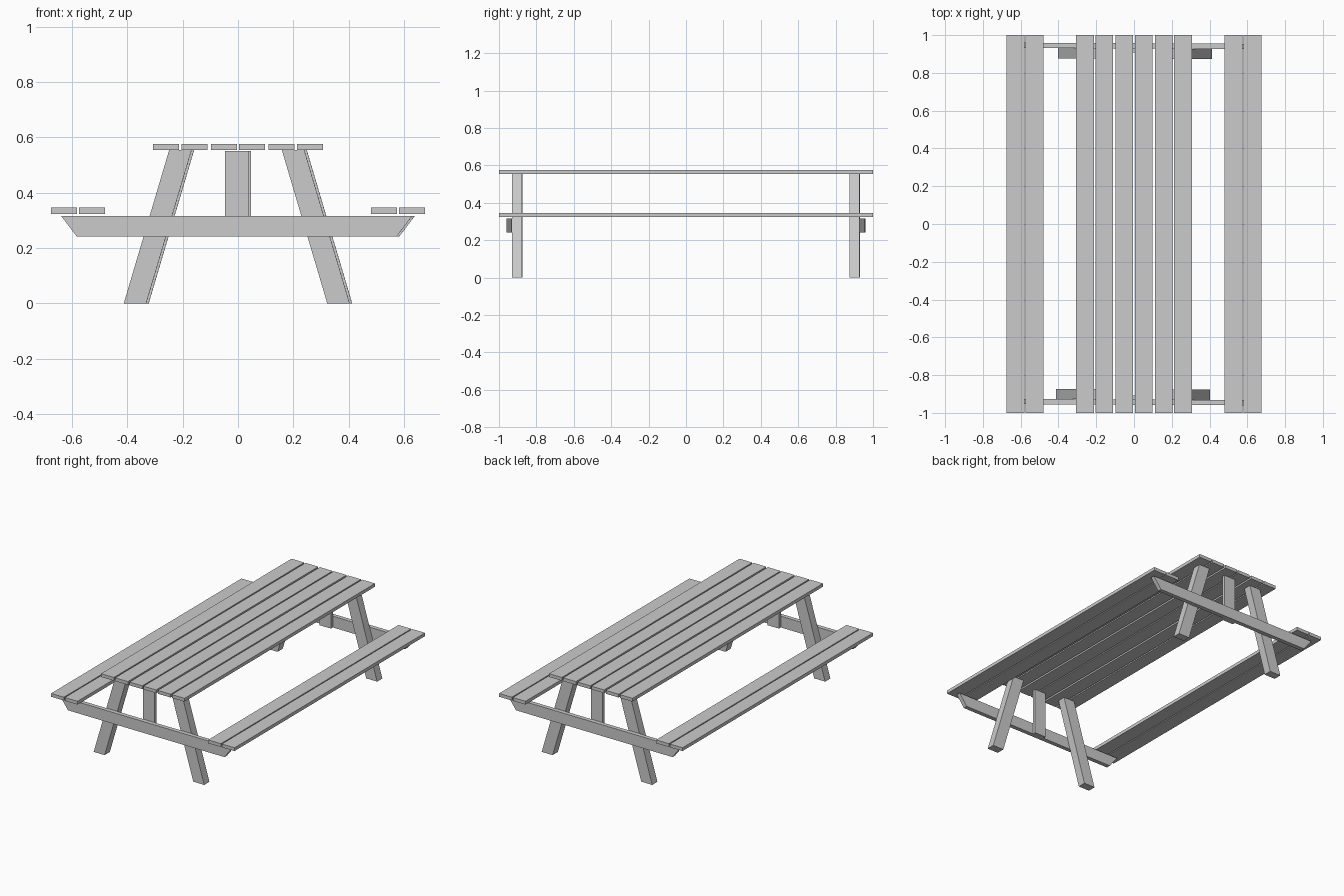
import bpy, bmesh
from math import pi
from mathutils import Matrix

if "Cube" in bpy.data.objects:
    bpy.data.objects.remove(bpy.data.objects["Cube"])

YAW = -0.005  # the under-frame sits very slightly twisted


def prism(name, profile, y0, y1, turn=0.0):
    """Extrude an x-z profile from y0 to y1, then turn it about z."""
    bm = bmesh.new()
    face = bm.faces.new([bm.verts.new((x, y0, z)) for x, z in profile])
    ext = bmesh.ops.extrude_face_region(bm, geom=[face])
    verts = [v for v in ext["geom"] if isinstance(v, bmesh.types.BMVert)]
    bmesh.ops.translate(bm, verts=verts, vec=(0, y1 - y0, 0))
    bmesh.ops.recalc_face_normals(bm, faces=bm.faces)
    bm.transform(Matrix.Rotation(turn, 4, 'Z'))
    mesh = bpy.data.meshes.new(name)
    bm.to_mesh(mesh)
    bm.free()
    obj = bpy.data.objects.new(name, mesh)
    bpy.context.collection.objects.link(obj)
    return obj


def rect(x0, x1, z0, z1):
    return [(x0, z0), (x1, z0), (x1, z1), (x0, z1)]


def plank(name, x, z0, z1):
    prism(name, rect(x - 0.047, x + 0.047, z0, z1), -1, 1)


for side, s in (("left", -1), ("right", 1)):
    # Tabletop planks
    for i, x in enumerate((0.051, 0.157, 0.26)):
        plank(f"table_plank_{side}_{i + 1}", s * x, 0.554, 0.576)
    # Bench planks
    for i, x in enumerate((0.527, 0.628)):
        plank(f"bench_plank_{side}_{i + 1}", s * x, 0.324, 0.346)

# Trestle at each end
for end, turn in (("front", YAW), ("back", pi + YAW)):
    # Splayed legs
    for side, s in (("left", -1), ("right", 1)):
        leg = [(s * 0.327, 0), (s * 0.408, 0), (s * 0.244, 0.554), (s * 0.163, 0.554)]
        prism(f"{end}_leg_{side}", leg, -0.929, -0.875, turn)
    # Cross beam carrying the benches, with slanted ends
    beam = [(-0.577, 0.241), (0.577, 0.241), (0.634, 0.316), (-0.634, 0.316)]
    prism(f"{end}_cross_beam", beam, -0.957, -0.929, turn)
    # Thin centre post behind the beam
    prism(f"{end}_centre_post", rect(-0.042, 0.042, 0.241, 0.551), -0.929, -0.909, turn)
